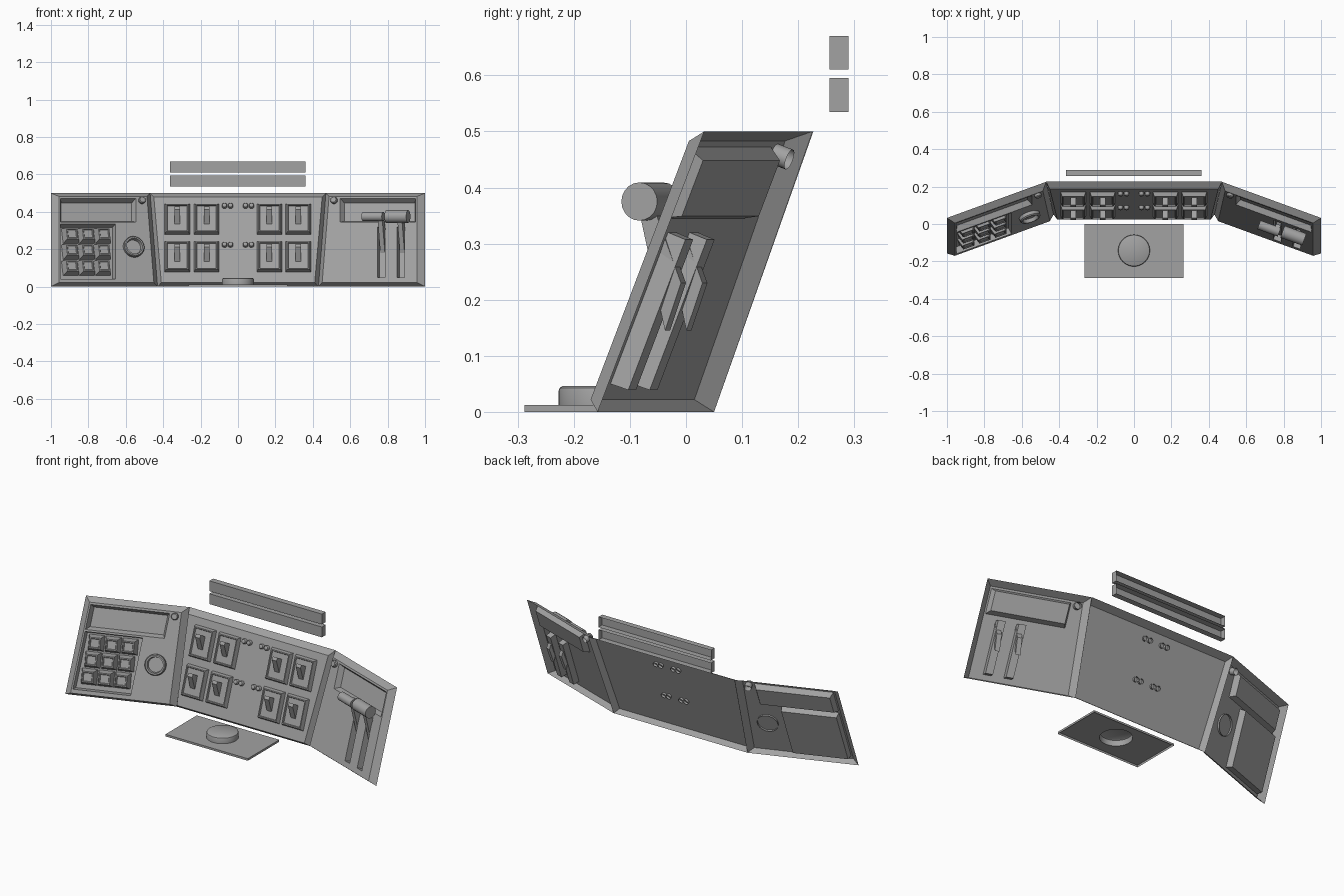
import bpy, bmesh, math
from mathutils import Vector

if "Cube" in bpy.data.objects:
    bpy.data.objects.remove(bpy.data.objects["Cube"])

grey = bpy.data.materials.new("plain_grey")
grey.diffuse_color = (0.36, 0.36, 0.36, 1)
grey.use_nodes = True
grey.node_tree.nodes["Principled BSDF"].inputs["Base Color"].default_value = grey.diffuse_color


def finish(name, bm, smooth=False, normals=True):
    if normals:
        bmesh.ops.recalc_face_normals(bm, faces=bm.faces)
    me = bpy.data.meshes.new(name)
    bm.to_mesh(me)
    bm.free()
    me.materials.append(grey)
    ob = bpy.data.objects.new(name, me)
    bpy.context.collection.objects.link(ob)
    if smooth:
        bpy.ops.object.select_all(action='DESELECT')
        ob.select_set(True)
        bpy.context.view_layer.objects.active = ob
        bpy.ops.object.shade_smooth_by_angle(angle=math.radians(35))
    return ob


class Frame:
    """Leaning panel plane y = a + b*z + c*x, its face raised towards the front."""
    def __init__(self, a, b, c, raised=0.032):
        self.a, self.b, self.c, self.d = a, b, c, raised
        self.n = Vector((c, -1, b)).normalized()
        self.u = Vector((1, c, 0)).normalized()
        self.v = self.n.cross(self.u)
        self.g = math.sqrt(1 + b * b + c * c)

    def back(self, x, z):
        return Vector((x, self.a + self.b * z + self.c * x, z))

    def face(self, x, z, h=0.0):
        return self.back(x, z) - Vector((0, self.d * self.g, 0)) + self.n * h

    def local(self, x, z, du, dv, h):
        return self.face(x, z, h) + self.u * du + self.v * dv


centre = Frame(0.05, 0.354, 0)
sides = {s: Frame(0.05 + 0.364 * 0.43, 0.38, -0.364 * s) for s in (-1, 1)}


def panel(name, F, outer, inner, holes=()):
    """Open shell: sloped rim around a face with rectangular holes.
    outer/inner = (left bottom, left top, right bottom, right top, z0, z1)"""
    bm = bmesh.new()
    lb, lt, rb, rt, z0, z1 = inner
    zs = sorted({z0, z1} | {z for r in holes for z in r[2:]})
    cuts = sorted({x for r in holes for x in r[:2]})

    def row(z):
        t = (z - z0) / (z1 - z0)
        return [lb + (lt - lb) * t] + cuts + [rb + (rt - rb) * t]
    grid = [[bm.verts.new(F.face(x, z)) for x in row(z)] for z in zs]
    for j in range(len(zs) - 1):
        zm = (zs[j] + zs[j + 1]) / 2
        xs = row(zm)
        for i in range(len(xs) - 1):
            xm = (xs[i] + xs[i + 1]) / 2
            if not any(r[0] < xm < r[1] and r[2] < zm < r[3] for r in holes):
                bm.faces.new((grid[j][i], grid[j][i + 1], grid[j + 1][i + 1], grid[j + 1][i]))
    olb, olt, orb, ort, oz0, oz1 = outer
    o = [bm.verts.new(F.back(x, z)) for x, z in ((olb, oz0), (orb, oz0), (ort, oz1), (olt, oz1))]
    k = [grid[0][0], grid[0][-1], grid[-1][-1], grid[-1][0]]
    for i in range(4):
        j = (i + 1) % 4
        bm.faces.new((o[i], o[j], k[j], k[i]))
    finish(name, bm, normals=False)


def tray(name, F, r, depth, inset):
    """Recess with sloped walls and a floor behind an opening."""
    bm = bmesh.new()
    x0, x1, z0, z1 = r
    top = [bm.verts.new(F.face(x, z)) for x, z in ((x0, z0), (x1, z0), (x1, z1), (x0, z1))]
    i = inset
    low = [bm.verts.new(F.face(x, z, -depth)) for x, z in
           ((x0 + i, z0 + i), (x1 - i, z0 + i), (x1 - i, z1 - i), (x0 + i, z1 - i))]
    bm.faces.new(low)
    for a in range(4):
        b = (a + 1) % 4
        bm.faces.new((top[a], top[b], low[b], low[a]))
    finish(name, bm, normals=False)


def block(name, F, x, z, w, l, h0, h1, taper=0.0, sink=0.0):
    """Tapered block standing on a panel, optionally with a sunken top."""
    bm = bmesh.new()
    rings = []
    for h, t in ((h0, 0), (h1, taper)):
        a, b = w / 2 - t, l / 2 - t
        rings.append([bm.verts.new(F.local(x, z, p * a, q * b, h))
                      for p, q in ((-1, -1), (1, -1), (1, 1), (-1, 1))])
    lo, hi = rings
    bm.faces.new(lo[::-1])
    top = bm.faces.new(hi)
    for a in range(4):
        b = (a + 1) % 4
        bm.faces.new((lo[a], lo[b], hi[b], hi[a]))
    bm.normal_update()
    if sink:
        bmesh.ops.inset_individual(bm, faces=[top], thickness=0.008, depth=0)
        bmesh.ops.inset_individual(bm, faces=[top], thickness=0.004, depth=-sink)
    finish(name, bm)


def wedge(name, F, x, z, w, profile):
    """Side profile of (upslope, height) points given a width."""
    bm = bmesh.new()
    a, b = [[bm.verts.new(F.local(x, z, s * w / 2, v, h)) for v, h in profile] for s in (-1, 1)]
    bm.faces.new(a)
    bm.faces.new(b[::-1])
    for i in range(len(a)):
        j = (i + 1) % len(a)
        bm.faces.new((a[i], a[j], b[j], b[i]))
    finish(name, bm)


def lathe(name, F, x, z, profile, seg=24):
    """Round part turned about the panel normal, profile of (radius, height)."""
    bm = bmesh.new()
    rings = [[bm.verts.new(F.local(x, z, r * math.cos(k * math.tau / seg),
                                   r * math.sin(k * math.tau / seg), h))
              for k in range(seg)] for r, h in profile]
    for p, q in zip(rings, rings[1:]):
        for k in range(seg):
            m = (k + 1) % seg
            bm.faces.new((p[k], p[m], q[m], q[k]))
    bm.faces.new(rings[-1])
    finish(name, bm, True)


def rod(name, p, q, r, seg=20):
    bm = bmesh.new()
    p, q = Vector(p), Vector(q)
    rot = (q - p).to_track_quat('Z', 'Y').to_matrix().to_4x4()
    bmesh.ops.create_cone(bm, cap_ends=True, segments=seg, radius1=r, radius2=r, depth=(q - p).length)
    rot.translation = (p + q) / 2
    bm.transform(rot)
    finish(name, bm, True)


# Centre panel
panel("centre_panel", centre, (-.43, -.47, .43, .47, 0, .5), (-.41, -.45, .41, .45, .022, .48))

# Side panels with their openings
screen = (.545, .95, .345, .472)
keys = (.655, .95, .042, .335)
slots = [(.745, .785, .05, .32), (.85, .89, .05, .32)]
for s, holes in ((-1, [screen, keys]), (1, [screen] + slots)):
    rects = [tuple(sorted((s * r[0], s * r[1]))) + r[2:] for r in holes]
    F = sides[s]
    out, inn = (.43, .47, 1, 1, 0, .5), (.45, .487, .958, .958, .022, .483)
    if s < 0:
        out, inn = [(-q[2], -q[3], -q[0], -q[1], q[4], q[5]) for q in (out, inn)]
    panel("left_panel" if s < 0 else "right_panel", F, out, inn, rects)
    tray("screen_recess", F, rects[0], .03, .014)
    for r in rects[1:]:
        tray("keypad_recess" if s < 0 else "lever_slot", F, r, .035, .006 if s < 0 else .001)
    # Corner knob
    lathe("corner_knob", F, s * .515, .46, [(.019, -.03), (.019, .012), (.015, .017)], 16)

# Keypad and round speaker on the left
for i in range(3):
    for j in range(3):
        block("key", sides[-1], -.888 + i * .086, .11 + j * .086, .086, .084, -.035, .006, .012, .004)
lathe("speaker", sides[-1], -.56, .21,
      [(.057, -.01), (.057, .018), (.052, .024), (.044, .024), (.040, .004)], 28)

# Levers and grips on the right
R = sides[1]
for x, r, half in ((.765, .025, .058), (.87, .034, .062)):
    wedge("lever_arm", R, x, .22, .026,
          [(-.06, -.055), (.03, -.055), (.135, .035), (.165, .035), (.165, .06), (.12, .06)])
    mid = R.face(x, .35, .055)
    mid.z = .375
    mid.x += .0 if r > .03 else -.025
    rod("lever_grip", mid - R.u * half, mid + R.u * half, r)

# Switch plates with toggles
for x in (-.325, -.168, .168, .322):
    for z in (.36, .16):
        block("switch_plate", centre, x, z, .135, .172, 0, .024, .008, .008)
        wedge("toggle", centre, x, z, .03,
              [(-.035, .014), (.04, .014), (.05, .062), (.032, .066)])

# Small round buttons
for x in (-.072, -.04, .04, .072):
    for z in (.43, .222):
        lathe("button", centre, x, z, [(.014, -.012), (.014, .012), (.011, .018), (.005, .021)], 14)

# Base plate, an open sheet with a round opening under the hollow dial
bm = bmesh.new()
rect = [bm.verts.new((x, y, .012)) for x, y in ((-.265, -.288), (.265, -.288), (.265, 0), (-.265, 0))]
low = [bm.verts.new((v.co.x, v.co.y, 0)) for v in rect]
N = 40
circ = [bm.verts.new((.085 * math.cos(k * math.tau / N), -.142 + .085 * math.sin(k * math.tau / N), .012))
        for k in range(N)]
edges = [bm.edges.new((l[i], l[(i + 1) % len(l)])) for l in (rect, circ) for i in range(len(l))]
bmesh.ops.triangle_fill(bm, use_beauty=True, edges=edges, normal=(0, 0, 1))
for i in range(4):
    j = (i + 1) % 4
    bm.faces.new((low[i], low[j], rect[j], rect[i]))
finish("base_plate", bm)
flat = Frame(0, 0, 0, 0)
flat.n, flat.u, flat.v = Vector((0, 0, 1)), Vector((1, 0, 0)), Vector((0, 1, 0))
flat.face = lambda x, y, h=0.0: Vector((x, y, h))
lathe("dial", flat, 0, -.142, [(.085, .012), (.085, .038), (.083, .043), (.078, .046)], N)

# Two overhead bars, open at the back
for z0, z1 in ((.535, .595), (.61, .67)):
    bm = bmesh.new()
    f, b = [[bm.verts.new((x, y, z)) for x, z in ((-.363, z0), (.36, z0), (.36, z1), (-.363, z1))]
            for y in (.256, .29)]
    bm.faces.new(f)
    for i in range(4):
        j = (i + 1) % 4
        bm.faces.new((f[j], f[i], b[i], b[j]))
    finish("overhead_bar", bm, normals=False)
